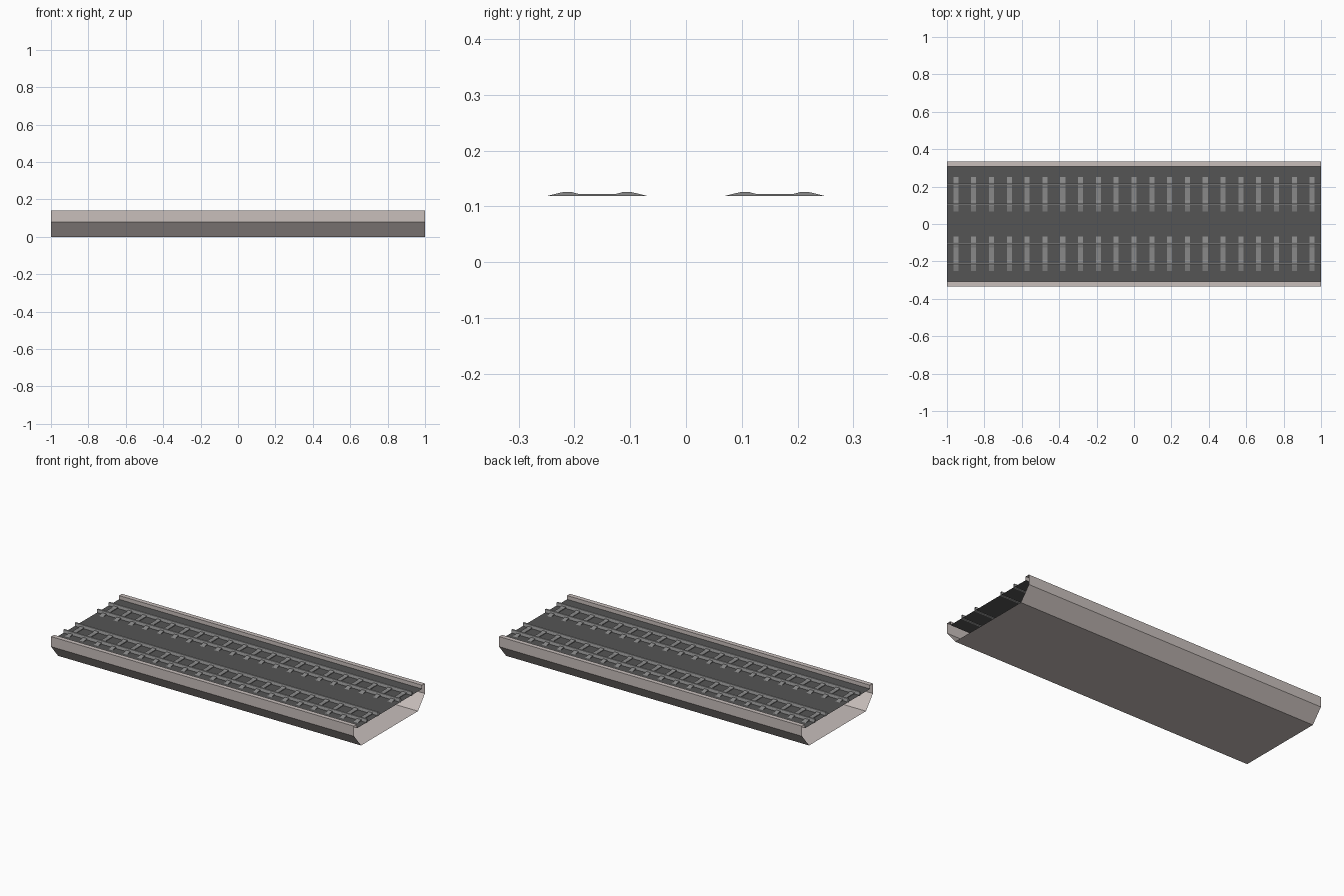
import bpy

if "Cube" in bpy.data.objects:
    bpy.data.objects.remove(bpy.data.objects["Cube"])


def material(name, r, g, b):
    m = bpy.data.materials.new(name)
    m.diffuse_color = (r, g, b, 1)
    m.use_nodes = True
    m.node_tree.nodes["Principled BSDF"].inputs["Base Color"].default_value = m.diffuse_color
    return m


CONCRETE = material("warm_concrete", 0.58, 0.52, 0.50)
BALLAST = material("dark_ballast", 0.09, 0.09, 0.09)
SLEEPER = material("sleeper_grey", 0.25, 0.25, 0.25)
STEEL = material("rail_steel", 0.42, 0.42, 0.42)


def extrude_x(name, profile, x0, x1, mat, closed=False, caps=False):
    """Sweep a (y, z) profile along x, as an open sheet or a closed prism."""
    n = len(profile)
    verts = [(x, y, z) for x in (x0, x1) for y, z in profile]
    faces = []
    for i in range(n if closed else n - 1):
        j = (i + 1) % n
        faces.append((i, i + n, j + n, j))
    if caps:
        faces += [tuple(range(n)), tuple(reversed(range(n, 2 * n)))]
    mesh = bpy.data.meshes.new(name)
    mesh.from_pydata(verts, [], faces)
    mesh.materials.append(mat)
    obj = bpy.data.objects.new(name, mesh)
    bpy.context.collection.objects.link(obj)
    return obj


DECK_Z = 0.1175

# Trough-shaped bridge shell, open at both ends
half = [(0.307, DECK_Z), (0.307, 0.14), (0.334, 0.14), (0.334, 0.08), (0.268, 0.0)]
shell = half + [(-y, z) for y, z in reversed(half)]
extrude_x("bridge_shell", shell[::-1], -1, 1, CONCRETE)

# Track bed
extrude_x("track_bed", [(0.307, DECK_Z), (-0.307, DECK_Z)], -1, 1, BALLAST)

# Sleepers with raised rail seats, centred on each track
TRACK_Y = 0.159
side = [(0.091, 0.1185), (0.062, 0.1255), (0.045, 0.1255), (0.033, 0.1222)]
sleeper = side + [(-y, z) for y, z in reversed(side)]
COUNT = 21
STEP = 2 / COUNT
for track, ty in (("front", -TRACK_Y), ("back", TRACK_Y)):
    first = -1 + STEP / 2
    obj = extrude_x(track + "_sleepers", [(y + ty, z) for y, z in sleeper][::-1],
                    first - 0.0135, first + 0.0135, SLEEPER, closed=True, caps=True)
    array = obj.modifiers.new("repeat", "ARRAY")
    array.count = COUNT
    array.use_relative_offset = False
    array.use_constant_offset = True
    array.constant_offset_displace = (STEP, 0, 0)

    # Pair of rails, hollow at the ends
    for label, dy in (("near", -0.0535), ("far", 0.0535)):
        c, w = ty + dy, 0.005
        box = [(c - w, 0.114), (c - w, 0.137), (c + w, 0.137), (c + w, 0.114)]
        extrude_x(f"{track}_{label}_rail", box, -1, 1, STEEL, closed=True)

# Make all faces point outwards where the part is a closed section
import bmesh
for obj in bpy.context.collection.objects:
    if "rail" in obj.name or "sleepers" in obj.name:
        bm = bmesh.new()
        bm.from_mesh(obj.data)
        bmesh.ops.recalc_face_normals(bm, faces=bm.faces)
        bm.to_mesh(obj.data)
        bm.free()
